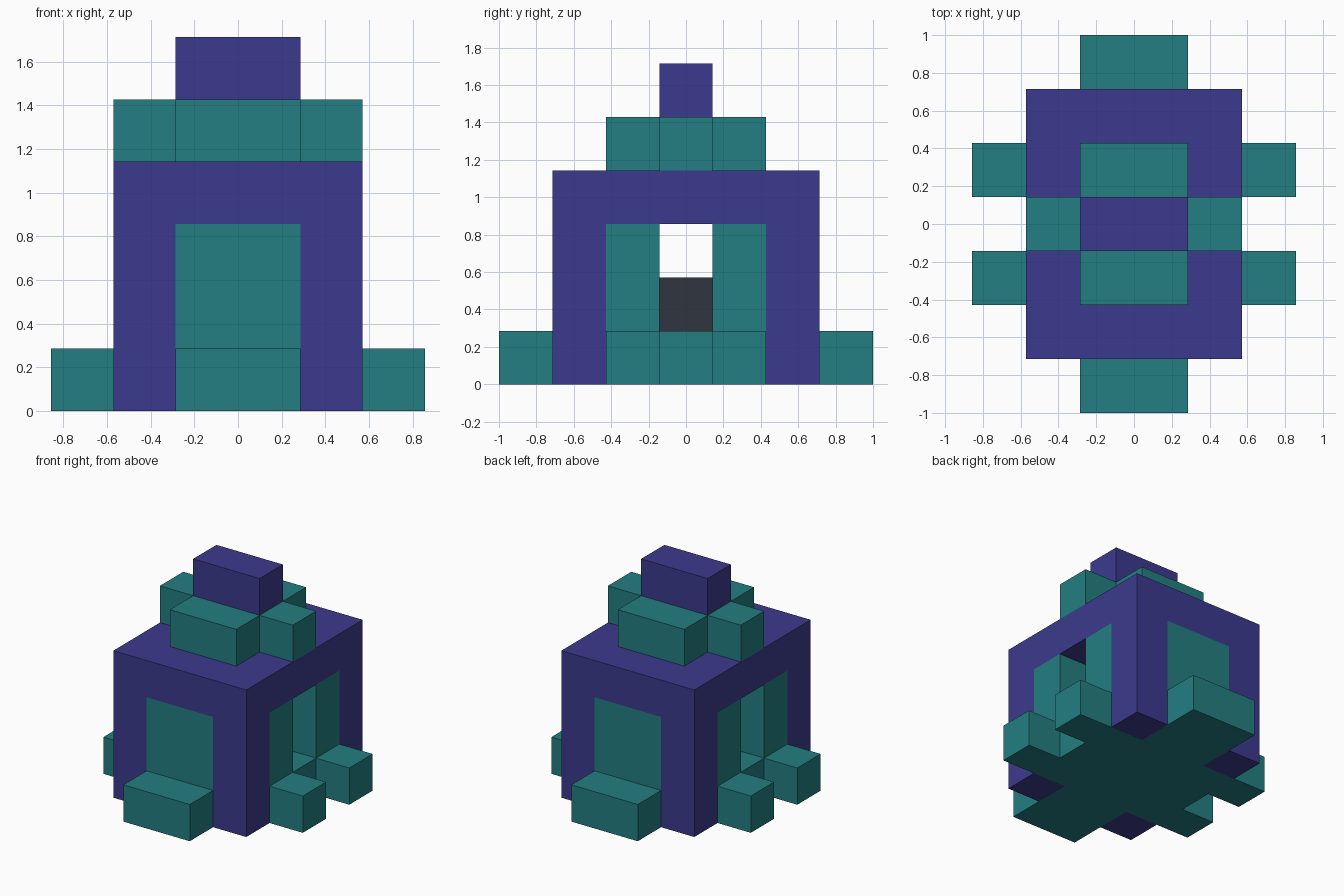
import bpy
import bmesh
from mathutils import Matrix, Vector

cube = bpy.data.objects.get("Cube")
if cube:
    bpy.data.objects.remove(cube, do_unlink=True)

U = 1 / 7  # building module


def material(name, srgb):
    colour = [(c / 255 / 12.92) if c < 11 else ((c / 255 + 0.055) / 1.055) ** 2.4 for c in srgb]
    mat = bpy.data.materials.new(name)
    mat.use_nodes = True
    mat.diffuse_color = (*colour, 1)
    node = next(n for n in mat.node_tree.nodes if n.type == 'BSDF_PRINCIPLED')
    node.inputs["Base Color"].default_value = (*colour, 1)
    return mat


purple = material("purple", (60, 58, 142))
teal = material("teal", (35, 126, 130))
slate = material("dark slate", (46, 53, 64))


def block(name, low, high, mat):
    """Box between two corners given in modules."""
    a, b = Vector(low) * U, Vector(high) * U
    bm = bmesh.new()
    bmesh.ops.create_cube(bm, size=1, matrix=Matrix.LocRotScale((a + b) / 2, None, b - a))
    mesh = bpy.data.meshes.new(name)
    bm.to_mesh(mesh)
    bm.free()
    mesh.materials.append(mat)
    bpy.context.collection.objects.link(bpy.data.objects.new(name, mesh))


def mirrored(name, low, high, mat, sx, sy):
    """Box reflected to the side given by the signs."""
    xs = sorted((low[0] * sx, high[0] * sx))
    ys = sorted((low[1] * sy, high[1] * sy))
    block(name, (xs[0], ys[0], low[2]), (xs[1], ys[1], high[2]), mat)


# Roof slab, tower and the parts on the centre line
block("roof_slab", (-4, -5, 6), (4, 5, 8), purple)
block("roof_tower", (-2, -1, 8), (2, 1, 12), purple)
block("passage_floor", (-4, -1, 0), (4, 1, 2), teal)
block("inner_block", (-2, -1, 2), (2, 1, 4), slate)

# Front and back: doors, steps, inner walls and roof ledges
for sy, end in ((-1, "front"), (1, "back")):
    mirrored(end + "_door", (-2, 3, 0), (2, 5, 6), teal, 1, sy)
    mirrored(end + "_step", (-2, 5, 0), (2, 7, 2), teal, 1, sy)
    mirrored(end + "_inner_wall", (-4, 1, 0), (4, 3, 6), teal, 1, sy)
    mirrored(end + "_roof_ledge", (-2, 1, 8), (2, 3, 10), teal, 1, sy)
    # Corner posts and side feet
    for sx, side in ((1, "left"), (-1, "right")):
        mirrored(f"{end}_{side}_post", (2, 3, 0), (4, 5, 6), purple, sx, sy)
        mirrored(f"{end}_{side}_foot", (4, 1, 0), (6, 3, 2), teal, sx, sy)

# Side ledges on the roof
for sx, side in ((1, "left"), (-1, "right")):
    mirrored(side + "_roof_ledge", (2, -1, 8), (4, 1, 10), teal, sx, 1)
